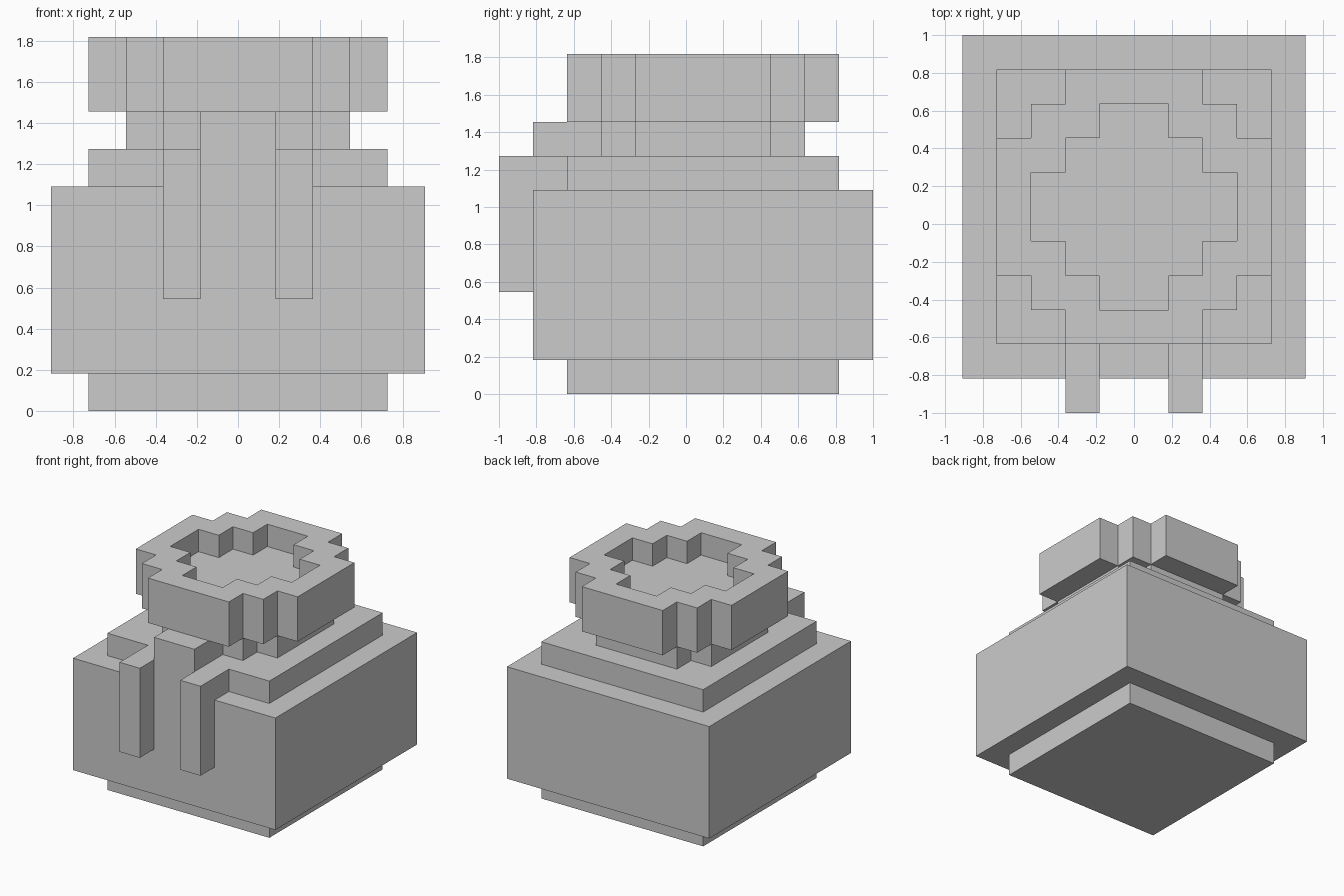
import bpy, bmesh

if "Cube" in bpy.data.objects:
    bpy.data.objects.remove(bpy.data.objects["Cube"])

U = 2 / 11        # one block
CY = 0.5          # y centre of the jar, in blocks


def make_object(name, bm):
    bmesh.ops.recalc_face_normals(bm, faces=bm.faces)
    mesh = bpy.data.meshes.new(name)
    bm.to_mesh(mesh)
    bm.free()
    obj = bpy.data.objects.new(name, mesh)
    bpy.context.collection.objects.link(obj)
    return obj


def prism(name, points, axis, low, high):
    """Extrude a 2D outline (in blocks) along x or z."""
    bm = bmesh.new()
    if axis == 'z':
        pts, move = [(a, b, low) for a, b in points], (0, 0, high - low)
    else:
        pts, move = [(low, a, b) for a, b in points], (high - low, 0, 0)
    face = bm.faces.new([bm.verts.new(p) for p in pts])
    new = bmesh.ops.extrude_face_region(bm, geom=[face], use_keep_orig=True)
    verts = [g for g in new['geom'] if isinstance(g, bmesh.types.BMVert)]
    bmesh.ops.translate(bm, verts=verts, vec=move)
    bmesh.ops.scale(bm, verts=bm.verts, vec=(U, U, U))
    return make_object(name, bm)


def box(name, x0, x1, y0, y1, z0, z1):
    return prism(name, [(x0, y0), (x1, y0), (x1, y1), (x0, y1)], 'z', z0, z1)


def stepped_round(quarter):
    """Turn one quarter of a stepped outline into the full loop."""
    loop = []
    for sx, sy in ((1, 1), (-1, 1), (-1, -1), (1, -1)):
        pts = quarter if sx * sy > 0 else quarter[::-1]
        loop += [(sx * x, sy * y + CY) for x, y in pts]
    return loop


# Jar body
box("base", -4, 4, CY - 4, CY + 4, 0, 1)
box("body", -5, 5, CY - 5, CY + 5, 1, 6)
box("shoulder", -4, 4, CY - 4, CY + 4, 6, 7)
prism("neck", stepped_round([(3, 2), (2, 2), (2, 3)]), 'z', 7, 8)

# Lip with a shallow stepped recess
rim = prism("rim", stepped_round([(4, 2), (3, 2), (3, 3), (2, 3), (2, 4)]), 'z', 8, 10)
cutter = prism("recess_cutter",
               stepped_round([(3, 1), (2, 1), (2, 2), (1, 2), (1, 3)]), 'z', 9, 11)
cutter.hide_render = True
cutter.hide_viewport = True
cut = rim.modifiers.new("recess", 'BOOLEAN')
cut.operation = 'DIFFERENCE'
cut.solver = 'EXACT'
cut.object = cutter

# Knot and the two hanging ribbon ends
box("knot", -1, 1, -4.5, -2.5, 6, 8)
ribbon = [(-5.5, 3), (-4.5, 3), (-4.5, 6), (-3.5, 6), (-3.5, 7), (-5.5, 7)]
for side, x in (("left", -2), ("right", 1)):
    prism(side + "_ribbon", ribbon, 'x', x, x + 1)
